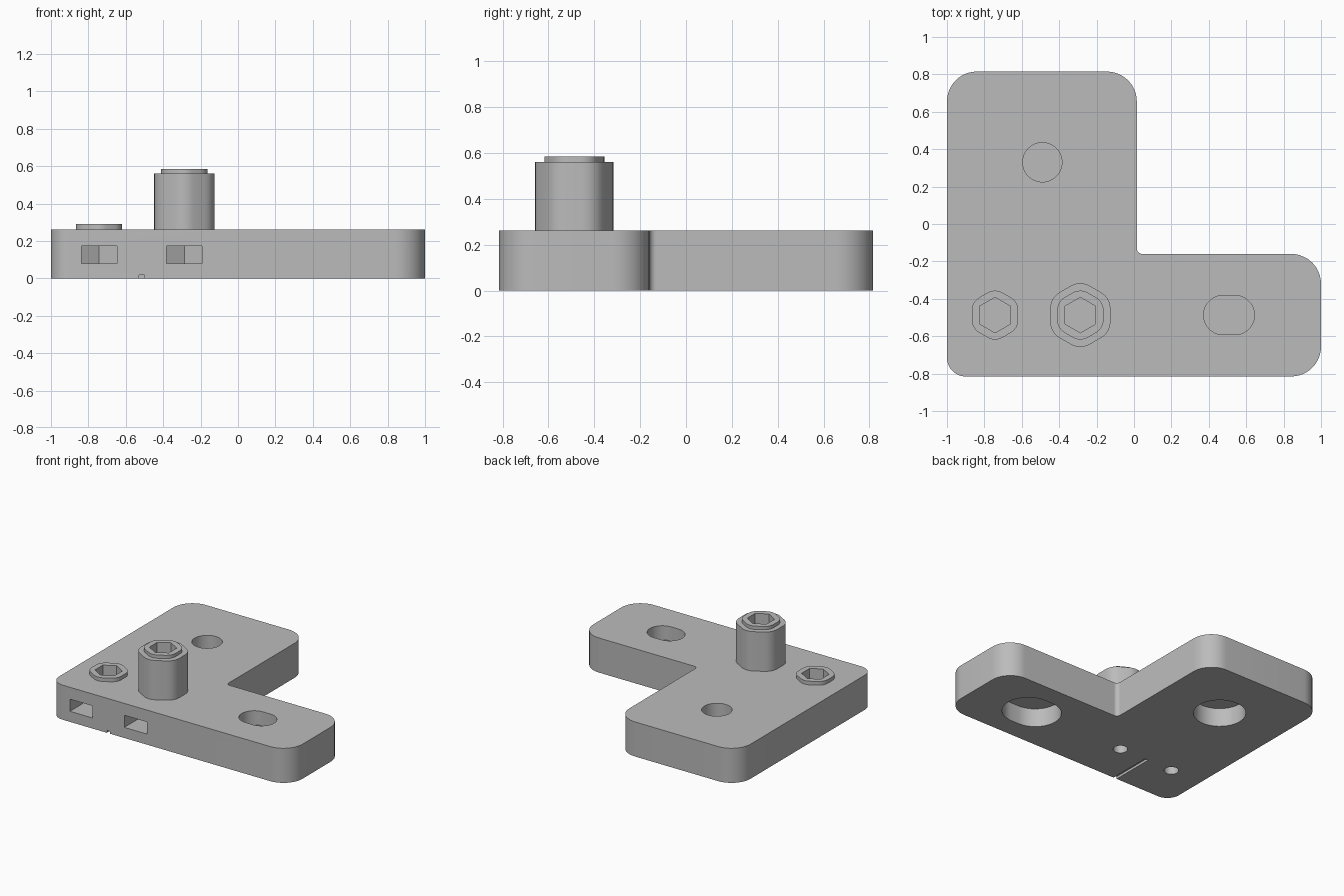
import bpy
import bmesh
import math
from mathutils import Vector

if "Cube" in bpy.data.objects:
    bpy.data.objects.remove(bpy.data.objects["Cube"], do_unlink=True)

# Single plastic colour
grey = bpy.data.materials.new("plain_grey")
grey.use_nodes = True
colour = (0.5, 0.5, 0.5, 1)
grey.diffuse_color = colour
grey.node_tree.nodes["Principled BSDF"].inputs["Base Color"].default_value = colour


def rounded(corners, steps=12):
    """Outline from (x, y, radius) corners, each replaced by an arc."""
    points = []
    for i, (x, y, r) in enumerate(corners):
        p = Vector((x, y))
        if r == 0:
            points.append(p)
            continue
        to_prev = (Vector(corners[i - 1][:2]) - p).normalized()
        to_next = (Vector(corners[(i + 1) % len(corners)][:2]) - p).normalized()
        half = to_prev.angle(to_next) / 2
        centre = p + (to_prev + to_next).normalized() * (r / math.sin(half))
        reach = r / math.tan(half)
        a = (p + to_prev * reach - centre).normalized()
        b = (p + to_next * reach - centre).normalized()
        points += [centre + a.slerp(b, k / steps) * r for k in range(steps + 1)]
    return points


def hexagon(x, y, apothem, radius=0):
    """Hexagon with flats facing left and right."""
    size = apothem / math.cos(math.pi / 6)
    angles = [math.pi / 2 + k * math.pi / 3 for k in range(6)]
    return rounded([(x + size * math.cos(a), y + size * math.sin(a), radius)
                    for a in angles], 6)


def box(x, y, half_x, half_y, radius=0):
    """Rectangle, slot or circle, depending on the corner radius."""
    return rounded([(x - half_x, y - half_y, radius), (x + half_x, y - half_y, radius),
                    (x + half_x, y + half_y, radius), (x - half_x, y + half_y, radius)])


def prism(name, outline, low, high):
    bm = bmesh.new()
    verts = [bm.verts.new((p.x, p.y, low)) for p in outline]
    bmesh.ops.remove_doubles(bm, verts=verts, dist=0.0001)
    face = bm.faces.new(bm.verts[:])
    top = bmesh.ops.extrude_face_region(bm, geom=[face])["geom"]
    bmesh.ops.translate(bm, vec=(0, 0, high - low),
                        verts=[v for v in top if isinstance(v, bmesh.types.BMVert)])
    bmesh.ops.recalc_face_normals(bm, faces=bm.faces[:])
    mesh = bpy.data.meshes.new(name)
    bm.to_mesh(mesh)
    bm.free()
    mesh.materials.append(grey)
    obj = bpy.data.objects.new(name, mesh)
    bpy.context.collection.objects.link(obj)
    return obj


def combine(target, name, outline, low, high, operation="DIFFERENCE"):
    """Apply a prism to the target as a boolean, then discard the prism."""
    tool = prism(name, outline, low, high)
    mod = target.modifiers.new(name, "BOOLEAN")
    mod.operation = operation
    mod.solver = "EXACT"
    mod.object = tool
    bpy.context.view_layer.update()
    graph = bpy.context.evaluated_depsgraph_get()
    result = bpy.data.meshes.new_from_object(target.evaluated_get(graph))
    target.modifiers.clear()
    target.data = result
    bpy.data.objects.remove(tool, do_unlink=True)


# L-shaped plate
TOP = 0.262
plate = prism("bracket_plate", rounded([
    (-1, -0.815, 0.1), (1, -0.815, 0.16), (1, -0.16, 0.16),
    (0.015, -0.16, 0.03), (0.015, 0.815, 0.16), (-1, 0.815, 0.16)]), 0, TOP)

# Low boss, and tall boss with its stepped rim
ROW = -0.487
LOW_X, TALL_X = -0.743, -0.287
combine(plate, "low_boss", hexagon(LOW_X, ROW, 0.124, 0.08), 0.22, 0.29, "UNION")
combine(plate, "tall_boss", hexagon(TALL_X, ROW, 0.161, 0.1), 0.22, 0.56, "UNION")
combine(plate, "tall_boss_rim", hexagon(TALL_X, ROW, 0.124, 0.08), 0.5, 0.585, "UNION")

# Hex sockets, nut pockets open to the front, and bolt holes underneath
for x in (LOW_X, TALL_X):
    combine(plate, "hex_socket", hexagon(x, ROW, 0.082), 0.19, 0.7)
    pocket = hexagon(x, ROW, 0.095)
    pocket[2].y = pocket[4].y = -0.9
    pocket[3:4] = []
    combine(plate, "nut_pocket", pocket, 0.08, 0.172)
    combine(plate, "bolt_hole", box(x, ROW, 0.05, 0.05, 0.05), -0.1, 0.12)

# Mounting hole and slot: narrow above, wide below, thin web between
for x, y, stretch in ((-0.49, 0.33, 0), (0.508, ROW, 0.031)):
    combine(plate, "upper_hole", box(x, y, 0.105 + stretch, 0.105, 0.105), 0.155, 0.4)
    combine(plate, "counterbore", box(x, y, 0.18 + stretch, 0.18, 0.18), -0.1, 0.14)

# Narrow groove under the front edge
combine(plate, "groove", box(-0.515, -0.69, 0.014, 0.21), -0.1, 0.018)

# Smooth the round walls, keep the edges sharp
bpy.ops.object.select_all(action="DESELECT")
plate.select_set(True)
bpy.context.view_layer.objects.active = plate
bpy.ops.object.shade_smooth_by_angle(angle=math.radians(25))
